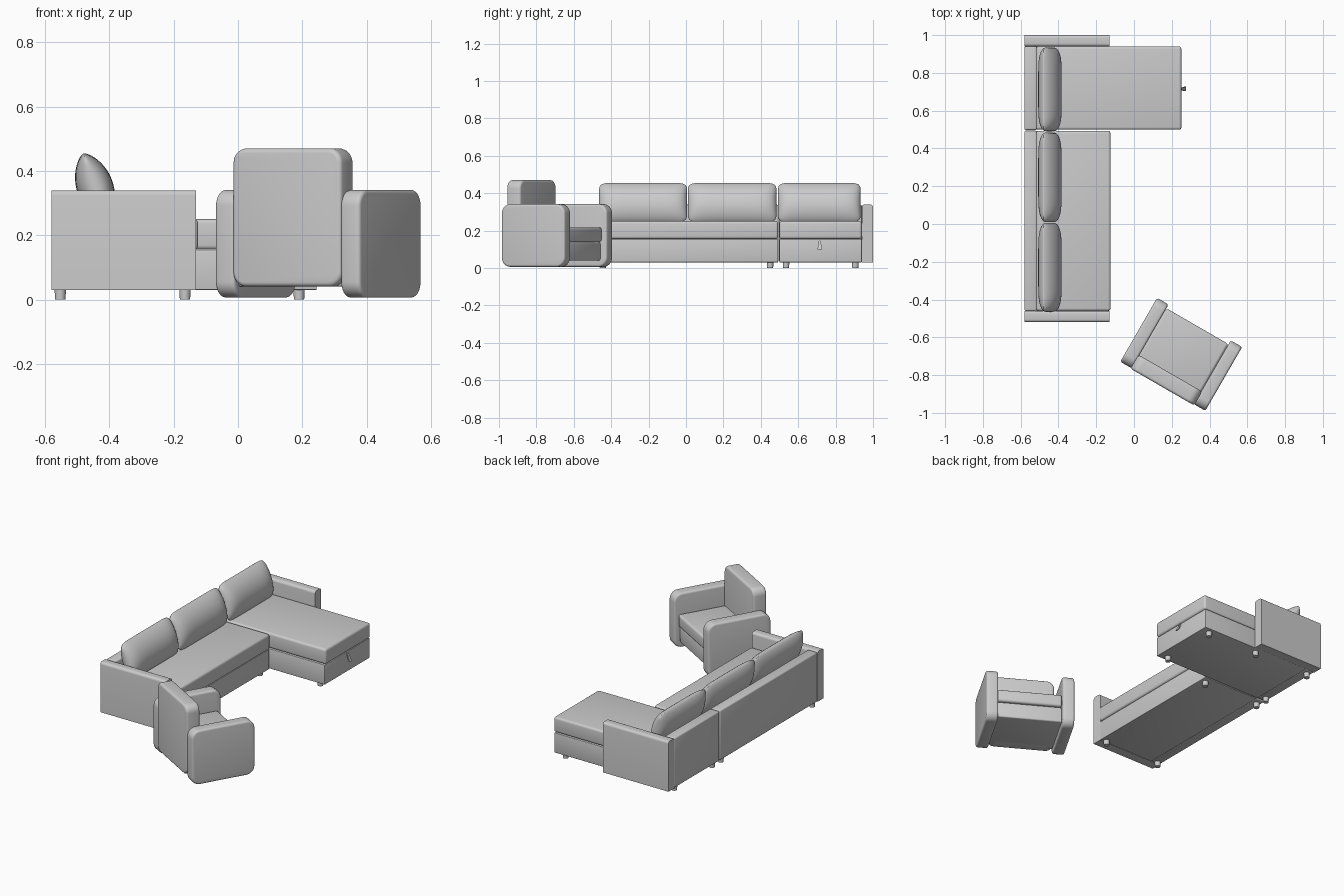
import bpy, bmesh, math
from mathutils import Matrix, Vector

if "Cube" in bpy.data.objects:
    bpy.data.objects.remove(bpy.data.objects["Cube"])


def finish(bm, name, matrix=None, angle=40):
    bmesh.ops.recalc_face_normals(bm, faces=bm.faces)
    me = bpy.data.meshes.new(name)
    bm.to_mesh(me)
    bm.free()
    ob = bpy.data.objects.new(name, me)
    bpy.context.collection.objects.link(ob)
    if matrix:
        ob.matrix_world = matrix
    bpy.ops.object.select_all(action='DESELECT')
    ob.select_set(True)
    bpy.context.view_layer.objects.active = ob
    bpy.ops.object.shade_smooth_by_angle(angle=math.radians(angle))
    return ob


def raw_box(x, y, z):
    bm = bmesh.new()
    size = Vector((x[1] - x[0], y[1] - y[0], z[1] - z[0]))
    mid = Vector((sum(x) / 2, sum(y) / 2, sum(z) / 2))
    bmesh.ops.create_cube(bm, size=1, matrix=Matrix.Translation(mid) @ Matrix.Diagonal((*size, 1)))
    return bm


def bevel(bm, edges, r, seg):
    bmesh.ops.bevel(bm, geom=edges, offset=r, offset_type='OFFSET', segments=seg,
                    profile=0.5, affect='EDGES', clamp_overlap=True)


def soft_box(name, x, y, z, r=0.005, seg=3, matrix=None):
    bm = raw_box(x, y, z)
    bevel(bm, bm.edges[:], r, seg)
    return finish(bm, name, matrix)


def rounded_slab(name, x, y, z, axis, r, soft, matrix=None):
    """Slab with big round corners seen along an axis, and softened rims."""
    bm = raw_box(x, y, z)

    def along(e):
        d = (e.verts[0].co - e.verts[1].co).normalized()
        return abs(d[axis]) > 0.9
    bevel(bm, [e for e in bm.edges if along(e)], r, 8)
    bm.normal_update()
    caps = [f for f in bm.faces if abs(f.normal[axis]) > 0.99]
    bevel(bm, list({e for f in caps for e in f.edges}), soft, 4)
    return finish(bm, name, matrix)


def sofa_arm(name, y):
    # long top edges are rounded, the ends stay crisp
    bm = raw_box((-0.58, -0.13), y, (0.03, 0.34))
    top = [e for e in bm.edges if all(v.co.z > 0.3 for v in e.verts)
           and abs(e.verts[0].co.x - e.verts[1].co.x) > 0.1]
    bevel(bm, top, 0.016, 5)
    return finish(bm, name)


def pillow(name, y0, y1, n=28):
    """Lens-shaped back cushion leaning on the backrest."""
    bm = bmesh.new()
    w, h, t = (y1 - y0) / 2, 0.111, 0.057
    params = [math.sin(math.pi / 2 * (2 * i / n - 1)) for i in range(n + 1)]
    for side in (-1, 1):
        rows = []
        for a in params:
            row = []
            for b in params:
                yy = w * a * (1 - 0.05 * abs(b) ** 10)
                zz = h * b * (1 - 0.09 * abs(a) ** 14)
                d = t * max(0, 1 - abs(a) ** 6) ** 0.5 * max(0, 1 - b * b) ** 0.72
                row.append(bm.verts.new((side * d, yy, zz)))
            rows.append(row)
        for i in range(n):
            for j in range(n):
                bm.faces.new((rows[i][j], rows[i + 1][j], rows[i + 1][j + 1], rows[i][j + 1]))
    bmesh.ops.remove_doubles(bm, verts=bm.verts, dist=1e-5)
    m = Matrix.Translation((-0.445, (y0 + y1) / 2, 0.35)) @ Matrix.Rotation(math.radians(-19), 4, 'Y')
    return finish(bm, name, m, 60)


# Sofa arms and two-part backrest
sofa_arm("sofa_arm_near", (-0.52, -0.46))
sofa_arm("sofa_arm_far", (0.94, 1.0))
soft_box("sofa_back", (-0.58, -0.515), (-0.46, 0.494), (0.03, 0.338), 0.008)
soft_box("chaise_back", (-0.58, -0.515), (0.498, 0.94), (0.03, 0.338), 0.008)

# Seat bases and seat cushions
for name, y, front in (("sofa", (-0.46, 0.493), -0.13), ("chaise", (0.499, 0.94), 0.245)):
    soft_box(name + "_base", (-0.518, front), y, (0.03, 0.153), 0.003)
    soft_box(name + "_seat", (-0.518, front + 0.006), y, (0.155, 0.25), 0.014, 4)

# Back pillows
for i, (a, b) in enumerate(((-0.465, 0.006), (0.01, 0.484), (0.491, 0.934))):
    pillow("back_pillow_%d" % (i + 1), a, b)

# Legs
legs = [(x, y) for x in (-0.553, -0.165) for y in (-0.445, 0.45)]
legs += [(x, y) for x in (-0.553, 0.19) for y in (0.535, 0.905)] + [(-0.165, 0.905)]
for i, (x, y) in enumerate(legs):
    bm = bmesh.new()
    bmesh.ops.create_cone(bm, cap_ends=True, segments=20, radius1=0.016, radius2=0.018,
                          depth=0.034, matrix=Matrix.Translation((x, y, 0.017)))
    finish(bm, "sofa_leg_%d" % (i + 1))

# Pull strap on the chaise drawer: thin tapered flap
bm = raw_box((0.243, 0.250), (0.703, 0.727), (0.10, 0.152))
for v in bm.verts:
    if v.co.z > 0.12:
        v.co.y = 0.715 + (v.co.y - 0.715) * 0.35
    else:
        v.co.x += 0.024
finish(bm, "drawer_strap")

# Armchair, built facing +y and turned into place
chair = Matrix.Translation((0.25, -0.69, 0)) @ Matrix.Rotation(math.radians(-30), 4, 'Z')
for s, side in ((-1, "left"), (1, "right")):
    rounded_slab("chair_arm_" + side, sorted((s * 0.19, s * 0.26)), (-0.195, 0.195),
                 (0.006, 0.341), 0, 0.05, 0.012, chair)
rounded_slab("chair_back", (-0.195, 0.195), (-0.2, -0.115), (0.04, 0.47), 1, 0.045, 0.014, chair)
soft_box("chair_base", (-0.192, 0.192), (-0.17, 0.16), (0.04, 0.138), 0.008, 3, chair)
soft_box("chair_seat", (-0.19, 0.19), (-0.13, 0.172), (0.14, 0.217), 0.014, 4, chair)
